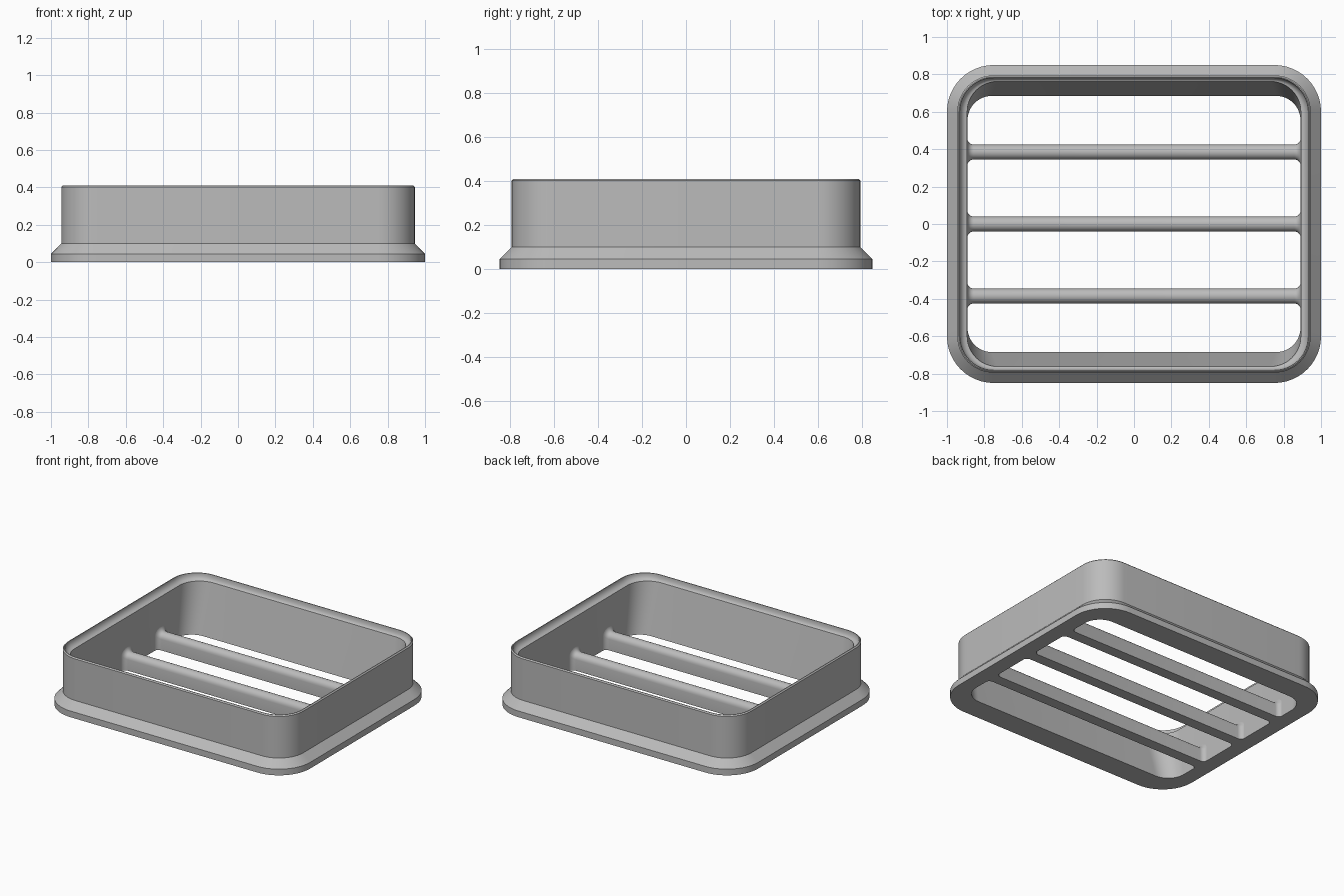
import bpy, bmesh, math

cube = bpy.data.objects.get("Cube")
if cube:
    bpy.data.objects.remove(cube, do_unlink=True)

grey = bpy.data.materials.new("light_grey")
grey.use_nodes = True
colour = (0.5, 0.5, 0.5, 1)
grey.diffuse_color = colour
grey.node_tree.nodes["Principled BSDF"].inputs["Base Color"].default_value = colour

CORNER_STEPS = 12


def rounded_ring(hx, hy, r, z):
    """Points of a rounded rectangle at height z."""
    points = []
    for q, (sx, sy) in enumerate([(1, 1), (-1, 1), (-1, -1), (1, -1)]):
        for i in range(CORNER_STEPS + 1):
            a = math.pi / 2 * (q + i / CORNER_STEPS)
            points.append((sx * (hx - r) + r * math.cos(a),
                           sy * (hy - r) + r * math.sin(a), z))
    return points


def loft(name, rings, closed):
    """Skin a list of rings; closed joins last to first, else the ends are capped."""
    bm = bmesh.new()
    loops = [[bm.verts.new(p) for p in ring] for ring in rings]
    n = len(loops[0])
    pairs = list(zip(loops, loops[1:]))
    if closed:
        pairs.append((loops[-1], loops[0]))
    else:
        bm.faces.new(loops[0])
        bm.faces.new(loops[-1])
    for a, b in pairs:
        for i in range(n):
            j = (i + 1) % n
            bm.faces.new((a[i], a[j], b[j], b[i]))
    bmesh.ops.recalc_face_normals(bm, faces=bm.faces)
    mesh = bpy.data.meshes.new(name)
    bm.to_mesh(mesh)
    bm.free()
    mesh.materials.append(grey)
    obj = bpy.data.objects.new(name, mesh)
    bpy.context.collection.objects.link(obj)
    bpy.ops.object.select_all(action="DESELECT")
    obj.select_set(True)
    bpy.context.view_layer.objects.active = obj
    bpy.ops.object.shade_smooth_by_angle(angle=math.radians(30))
    return obj


# Frame: flared foot, upright outer wall, rounded inner lip, sloping inner wall
TOP = 0.41
rings = [
    rounded_ring(1.0, 0.85, 0.25, 0),
    rounded_ring(1.0, 0.85, 0.25, 0.045),
    rounded_ring(0.945, 0.795, 0.195, 0.1),
    rounded_ring(0.945, 0.795, 0.195, TOP - 0.008),
    rounded_ring(0.937, 0.787, 0.187, TOP),
]
for i in range(7):
    a = math.pi / 2 * i / 6
    s = math.sin(a)
    rings.append(rounded_ring(0.932 - 0.04 * (1 - math.cos(a)),
                              0.782 - 0.02 * (1 - math.cos(a)),
                              0.182 - 0.02 * (1 - math.cos(a)),
                              TOP - 0.045 * s))
rings.append(rounded_ring(0.89, 0.685, 0.13, 0))
loft("frame", rings, closed=True)


# Crossbars: flat underneath, rounded on top, flaring into the side walls
HALF_LENGTH, FLARE = 0.892, 0.035


def bar_section(x, y, grow):
    w = 0.04 + grow
    h = 0.12 + grow
    points = [(x, y + w, 0)]
    for i in range(11):
        a = math.pi * i / 10
        points.append((x, y + w * math.cos(a), h - 0.04 + 0.04 * math.sin(a)))
    return points + [(x, y - w, 0)]


stations = []
for i in range(7):
    a = math.pi / 2 * i / 6
    stations.append((-HALF_LENGTH + FLARE * (1 - math.cos(a)),
                     FLARE * (1 - math.sin(a))))
stations += [(-x, grow) for x, grow in reversed(stations)]

for label, y in (("front", -0.385), ("middle", 0), ("back", 0.385)):
    loft(label + "_crossbar", [bar_section(x, y, g) for x, g in stations], closed=False)
